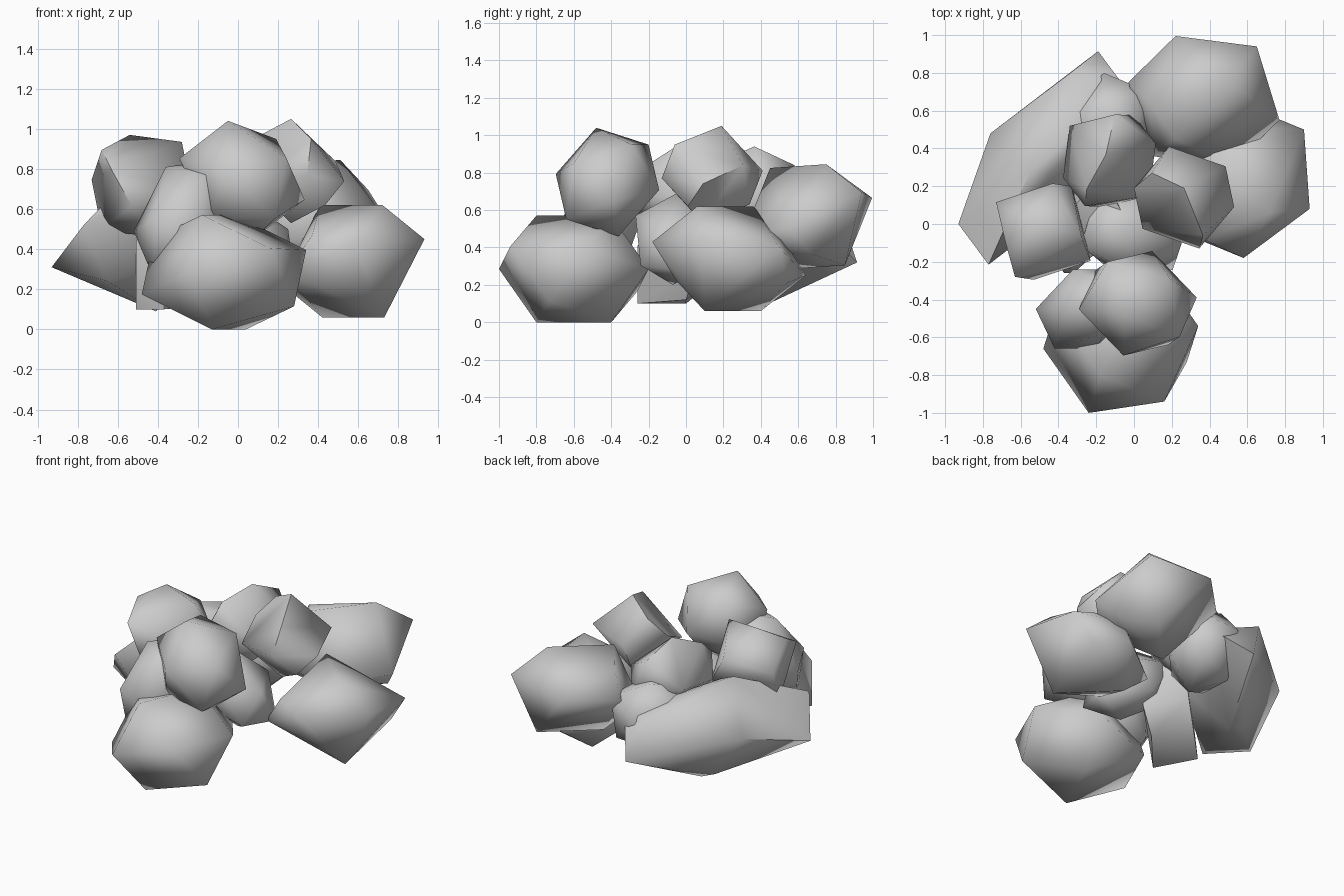
import bpy
import bmesh
import math
from mathutils import Vector

cube = bpy.data.objects.get("Cube")
if cube:
    bpy.data.objects.remove(cube, do_unlink=True)

# Single plain stone colour
GREY = (0.6, 0.6, 0.6, 1.0)
stone = bpy.data.materials.new("stone_grey")
stone.use_nodes = True
stone.diffuse_color = GREY
shader = next(n for n in stone.node_tree.nodes if n.type == "BSDF_PRINCIPLED")
shader.inputs["Base Color"].default_value = GREY

GOLDEN = (1 + math.sqrt(5)) / 2
CREASE = math.radians(70)


def complete_icosahedron(a, b, c):
    """Three corners of one face give the other spokes of a stretched icosahedron."""
    return [a, b, c,
            (b + c) / GOLDEN - a,
            (a + c) / GOLDEN - b,
            (a + b) / GOLDEN - c]


def rock(name, centre, *spokes):
    """Faceted boulder: hull of spokes mirrored through its centre, softly shaded."""
    spokes = [Vector(s) for s in spokes]
    if len(spokes) == 3:
        spokes = complete_icosahedron(*spokes)
    bm = bmesh.new()
    for spoke in spokes:
        bm.verts.new(spoke)
        bm.verts.new(-spoke)
    hull = bmesh.ops.convex_hull(bm, input=bm.verts[:])
    loose = {g for key in ("geom_interior", "geom_unused") for g in hull[key]
             if isinstance(g, bmesh.types.BMVert)}
    bmesh.ops.delete(bm, geom=list(loose), context="VERTS")
    bmesh.ops.recalc_face_normals(bm, faces=bm.faces[:])
    for face in bm.faces:
        face.smooth = True
    for edge in bm.edges:
        edge.smooth = edge.calc_face_angle(0) < CREASE
    mesh = bpy.data.meshes.new(name)
    bm.to_mesh(mesh)
    bm.free()
    mesh.materials.append(stone)
    obj = bpy.data.objects.new(name, mesh)
    obj.location = centre
    bpy.context.scene.collection.objects.link(obj)
    return obj


# Large boulders around the base
rock("front_boulder", (-.07, -.6, .285),
     (.41, .06, .11), (.35, -.13, -.17), (.23, -.34, .12),
     (-.17, -.4, 0), (.11, .2, -.285), (-.06, -.2, -.285))
rock("right_boulder", (.57, .23, .34),
     (.36, -.15, .11), (.33, .27, .06), (-.16, .13, .28), (.01, -.41, .09),
     (.15, -.17, .28), (.05, -.28, -.12), (.2, .31, -.13))
rock("back_boulder", (.37, .65, .565),
     (-.15, .345, .1), (.28, .29, .13), (.4, -.1, -.06),
     (.28, .02, -.2), (.14, .1, .28), (-.15, -.2, .26))
rock("left_boulder", (-.48, .35, .42),
     (.29, .565, -.1), (-.45, -.35, -.11), (-.28, .13, .04),
     (.17, .47, .18), (-.07, -.07, .33), (-.04, .08, -.28))

# Smaller stones piled on top
rock("top_left_stone", (-.48, -.04, .715),
     (-.25, .155, .03), (.05, .255, .1), (.15, .24, -.08),
     (-.06, .05, .255), (.2, -.02, .22), (-.2, -.06, .18))
rock("top_back_stone", (-.13, .335, .69),
     (-.21, .185, 0), (.03, .245, .15), (.245, .09, .02),
     (.13, .24, -.08), (-.02, .03, .25), (-.12, -.15, .17))
rock("top_right_stone", (.265, .14, .79),
     (-.08, .27, .02), (.22, .165, .05), (.265, -.05, -.05),
     (0, .05, .26), (.1, -.2, .16), (-.17, .13, .17))
rock("top_front_stone", (.02, -.42, .75),
     (-.07, -.06, .29), (.17, .13, .2), (-.16, .22, .2))

# Stones filling the gaps
rock("front_left_filler", (-.26, -.45, .55),
     (-.26, 0, -.06), (-.1, 0, .26), (-.16, -.21, 0))
rock("back_filler", (-.13, .52, .48),
     (-.03, .28, .05), (-.25, .05, .05), (-.05, .1, .25))
rock("lower_filler", (-.27, 0, .36),
     (-.24, 0, -.26), (-.1, -.26, -.26), (-.24, -.05, .08),
     (-.05, -.26, .05), (.13, 0, -.24))
rock("centre_filler", (0, -.05, .45),
     (-.05, .02, .25), (.25, -.06, .05), (0, -.22, .12))
